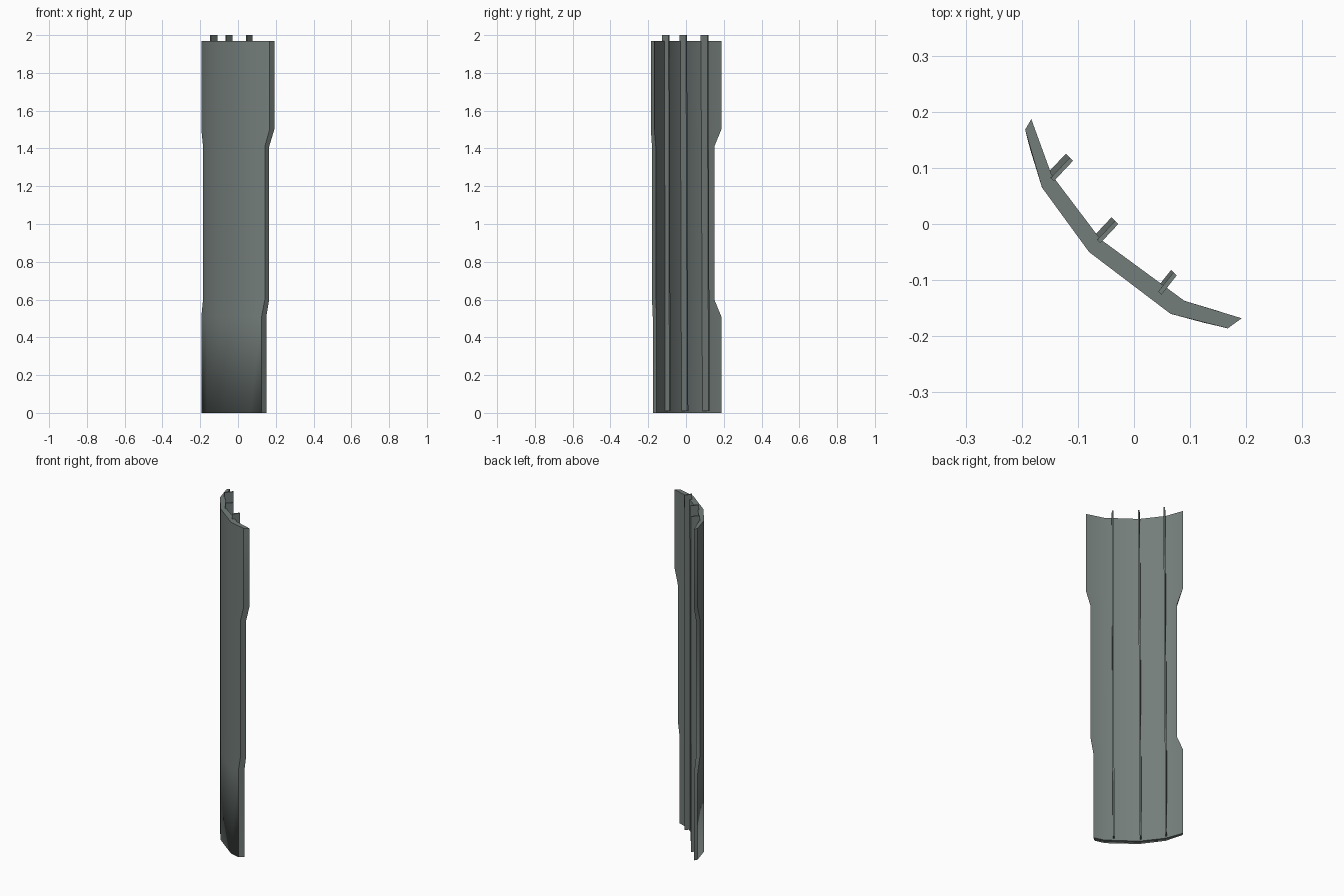
import bpy, bmesh, math
from mathutils import Vector

if "Cube" in bpy.data.objects:
    bpy.data.objects.remove(bpy.data.objects["Cube"])

mat = bpy.data.materials.new("grey_green")
mat.diffuse_color = (0.175, 0.208, 0.198, 1)
mat.use_nodes = True
mat.node_tree.nodes["Principled BSDF"].inputs["Base Color"].default_value = mat.diffuse_color


def finish(name, bm):
    bmesh.ops.recalc_face_normals(bm, faces=bm.faces)
    me = bpy.data.meshes.new(name)
    bm.to_mesh(me)
    bm.free()
    me.materials.append(mat)
    ob = bpy.data.objects.new(name, me)
    bpy.context.collection.objects.link(ob)
    return ob


# Curved panel: a faceted arc section whose wing tips change with height
OUTER = [(-0.164, 0.065), (-0.08, -0.05), (0.065, -0.16)]
INNER = [(0.09, -0.137), (-0.06, -0.027), (-0.147, 0.088)]
WIDE_L = [(-0.183, 0.187), (-0.194, 0.168)]
SLIM_L = [(-0.171, 0.15), (-0.185, 0.133)]
WIDE_R = [(0.167, -0.186), (0.192, -0.168)]
MID_R = [(0.142, -0.18), (0.165, -0.16)]
SLIM_R = [(0.125, -0.176), (0.15, -0.155)]
LEVELS = [(0.0, WIDE_L, SLIM_R), (0.51, WIDE_L, SLIM_R), (0.6, SLIM_L, MID_R),
          (1.41, SLIM_L, MID_R), (1.5, WIDE_L, WIDE_R), (1.97, WIDE_L, WIDE_R)]

bm = bmesh.new()
rings = [[bm.verts.new((x, y, z)) for x, y in left + OUTER + right + INNER]
         for z, left, right in LEVELS]
n = len(rings[0])
for a, b in zip(rings, rings[1:]):
    for i in range(n):
        j = (i + 1) % n
        bm.faces.new((a[i], a[j], b[j], b[i]))
# end caps as quads between the outer and inner arcs
for ring in (rings[0], rings[-1]):
    for i in range(1, 5):
        bm.faces.new((ring[i], ring[i + 1], ring[(n - i) % n], ring[(n + 1 - i) % n]))
bmesh.ops.recalc_face_normals(bm, faces=bm.faces)
bottom_front = {frozenset((rings[0][i], rings[0][i + 1])) for i in range(1, 5)}
for f in bm.faces:
    f.smooth = True
for e in bm.edges:
    # the lower front edge rolls smoothly under
    e.smooth = (e.calc_face_angle(0) < math.radians(40)
                or frozenset(e.verts) in bottom_front)
finish("curved_panel", bm)

# Three slim rails along the hollow back, leaning slightly sideways
OUT = Vector((0.707, 0.707, 0))
SIDE = Vector((0.707, -0.707, 0))


def rail(name, root, tip, lean):
    bm = bmesh.new()
    root, tip = Vector((*root, 0)), Vector((*tip, 0))
    ends = []
    for z, s in ((0.01, -lean / 2), (2.0, lean / 2)):
        up = Vector((0, 0, z))
        ends.append([bm.verts.new(p + SIDE * (s + w) + up) for p, w in
                     ((root, -0.004), (root, 0.004), (tip, 0.004), (tip, -0.004))])
    for i in range(4):
        j = (i + 1) % 4
        bm.faces.new((ends[0][i], ends[0][j], ends[1][j], ends[1][i]))
    bm.faces.new(ends[0])
    bm.faces.new(ends[1])
    finish(name, bm)


rail("rail_left", (-0.149, 0.083), (-0.115, 0.119), 0.010)
rail("rail_middle", (-0.066, -0.028), (-0.034, 0.006), 0.009)
rail("rail_right", (0.044, -0.121), (0.071, -0.087), 0.006)
